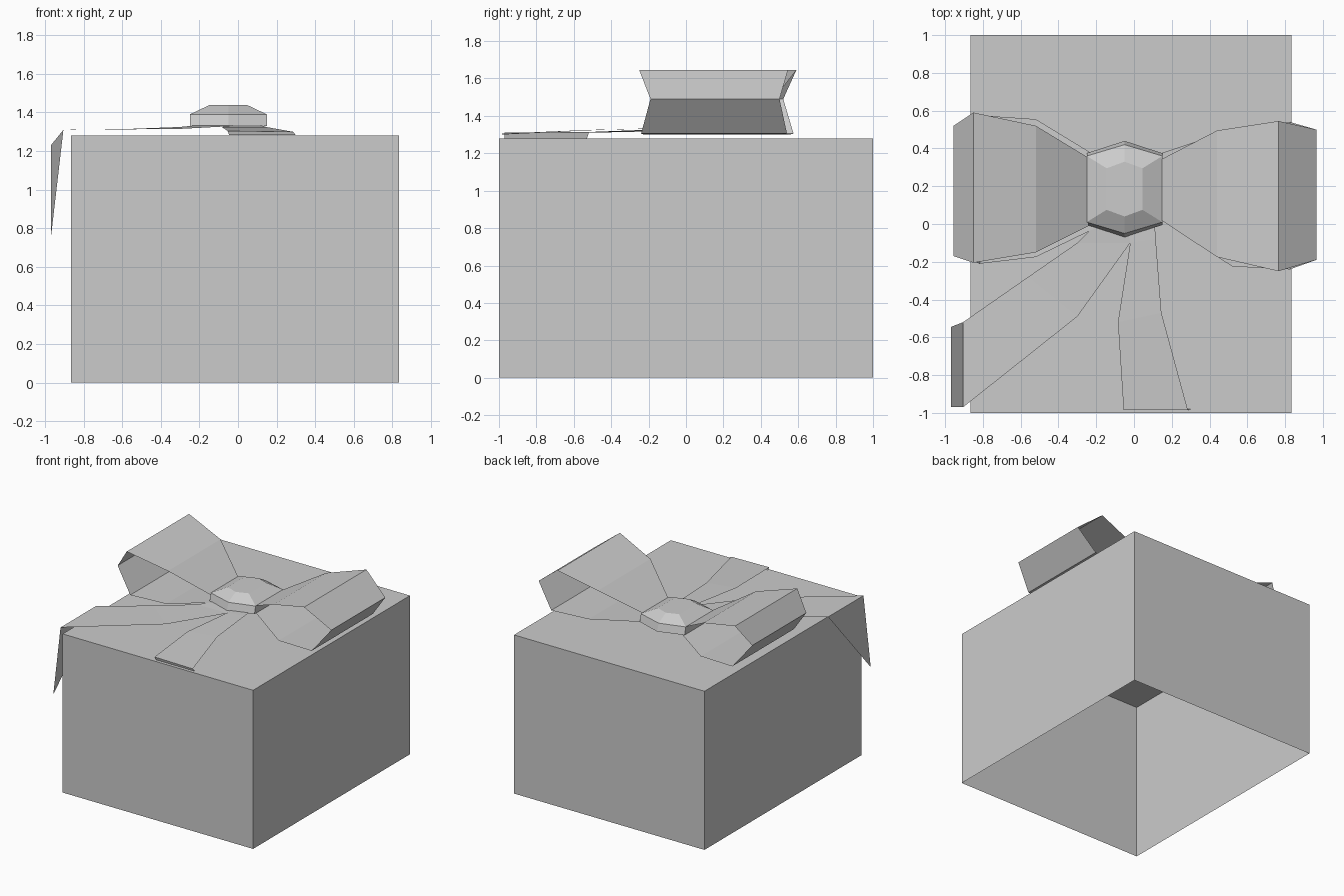
import bpy
import bmesh

default_cube = bpy.data.objects.get("Cube")
if default_cube:
    bpy.data.objects.remove(default_cube, do_unlink=True)

# One plain grey for the whole model
grey = bpy.data.materials.new("plain_grey")
grey.use_nodes = True
grey.diffuse_color = (0.6, 0.6, 0.6, 1)
grey.node_tree.nodes["Principled BSDF"].inputs["Base Color"].default_value = (0.6, 0.6, 0.6, 1)


def add_object(name, bm):
    """Turn a bmesh into a flat shaded object."""
    mesh = bpy.data.meshes.new(name)
    bm.to_mesh(mesh)
    bm.free()
    mesh.materials.append(grey)
    obj = bpy.data.objects.new(name, mesh)
    bpy.context.collection.objects.link(obj)
    return obj


def loft(name, rows, closed=False, cap=False):
    """Bridge consecutive rows of points with quads."""
    bm = bmesh.new()
    rings = [[bm.verts.new(point) for point in row] for row in rows]
    count = len(rings[0])
    for lower, upper in zip(rings, rings[1:]):
        for i in range(count if closed else count - 1):
            j = (i + 1) % count
            bm.faces.new((lower[i], lower[j], upper[j], upper[i]))
    if cap:
        # Two quads that meet along the middle ridge
        top = rings[-1]
        bm.faces.new((top[0], top[1], top[2], top[5]))
        bm.faces.new((top[5], top[2], top[3], top[4]))
    return add_object(name, bm)


def bow_loop(name, sections):
    """A ribbon sheet from sections given as x, z, front y and back y."""
    return loft(name, [((x, front, z), (x, back, z)) for x, z, front, back in sections])


# Box, open underneath
bm = bmesh.new()
bmesh.ops.create_cube(bm, size=1)
for v in bm.verts:
    v.co.x = 0.835 if v.co.x > 0 else -0.865
    v.co.y *= 2
    v.co.z = 1.28 if v.co.z > 0 else 0
bm.normal_update()
underside = [f for f in bm.faces if f.normal.z < -0.9]
bmesh.ops.delete(bm, geom=underside, context="FACES_ONLY")
add_object("gift_box", bm)

# Bow loops, running from under the knot, out, up and back
bow_loop("right_side_bow_loop", [
    (0.10, 1.335, 0.05, 0.36),
    (0.52, 1.30, -0.225, 0.50),
    (0.825, 1.305, -0.24, 0.54),
    (0.965, 1.49, -0.19, 0.50),
    (0.765, 1.645, -0.25, 0.545),
    (0.44, 1.55, -0.175, 0.495),
    (0.13, 1.38, 0.03, 0.335),
])
bow_loop("left_side_bow_loop", [
    (-0.20, 1.335, -0.02, 0.36),
    (-0.52, 1.30, -0.175, 0.555),
    (-0.815, 1.305, -0.21, 0.575),
    (-0.955, 1.49, -0.17, 0.52),
    (-0.85, 1.645, -0.205, 0.59),
    (-0.52, 1.555, -0.15, 0.52),
    (-0.24, 1.385, -0.01, 0.35),
])

# Ribbon tail that runs to the corner and folds over the side
loft("corner_ribbon_tail", [
    ((-0.20, 0.00, 1.335), (0.02, 0.00, 1.335)),
    ((-0.30, -0.10, 1.325), (-0.02, -0.10, 1.33)),
    ((-0.56, -0.28, 1.315), (-0.30, -0.49, 1.315)),
    ((-0.905, -0.52, 1.31), (-0.905, -0.97, 1.31)),
    ((-0.97, -0.545, 1.23), (-0.97, -0.97, 0.75)),
])

# Ribbon tail that runs to the front edge
loft("front_ribbon_tail", [
    ((-0.04, 0.00, 1.335), (0.11, 0.00, 1.335)),
    ((-0.02, -0.10, 1.335), (0.115, -0.08, 1.335)),
    ((-0.085, -0.52, 1.325), (0.145, -0.47, 1.325)),
    ((-0.055, -0.985, 1.305), (0.285, -0.985, 1.30)),
    ((-0.045, -0.98, 1.283), (0.30, -0.98, 1.283)),
])


# Faceted knot, each ring with points at front and back
def knot_ring(z, half_x, half_side, half_tip):
    outline = [(-1, -half_side), (0, -half_tip), (1, -half_side),
               (1, half_side), (0, half_tip), (-1, half_side)]
    return [(-0.05 + side * half_x, 0.185 + y, z) for side, y in outline]


knot = loft("bow_knot", [
    knot_ring(1.33, 0.20, 0.19, 0.255),
    knot_ring(1.39, 0.20, 0.175, 0.235),
    knot_ring(1.44, 0.095, 0.11, 0.145),
], closed=True)

# Knot top, split along the ridge between the two points
bm = bmesh.new()
bm.from_mesh(knot.data)
bm.verts.ensure_lookup_table()
top = bm.verts[-6:]
bm.faces.new((top[0], top[1], top[4], top[5]))
bm.faces.new((top[1], top[2], top[3], top[4]))
bm.to_mesh(knot.data)
bm.free()
